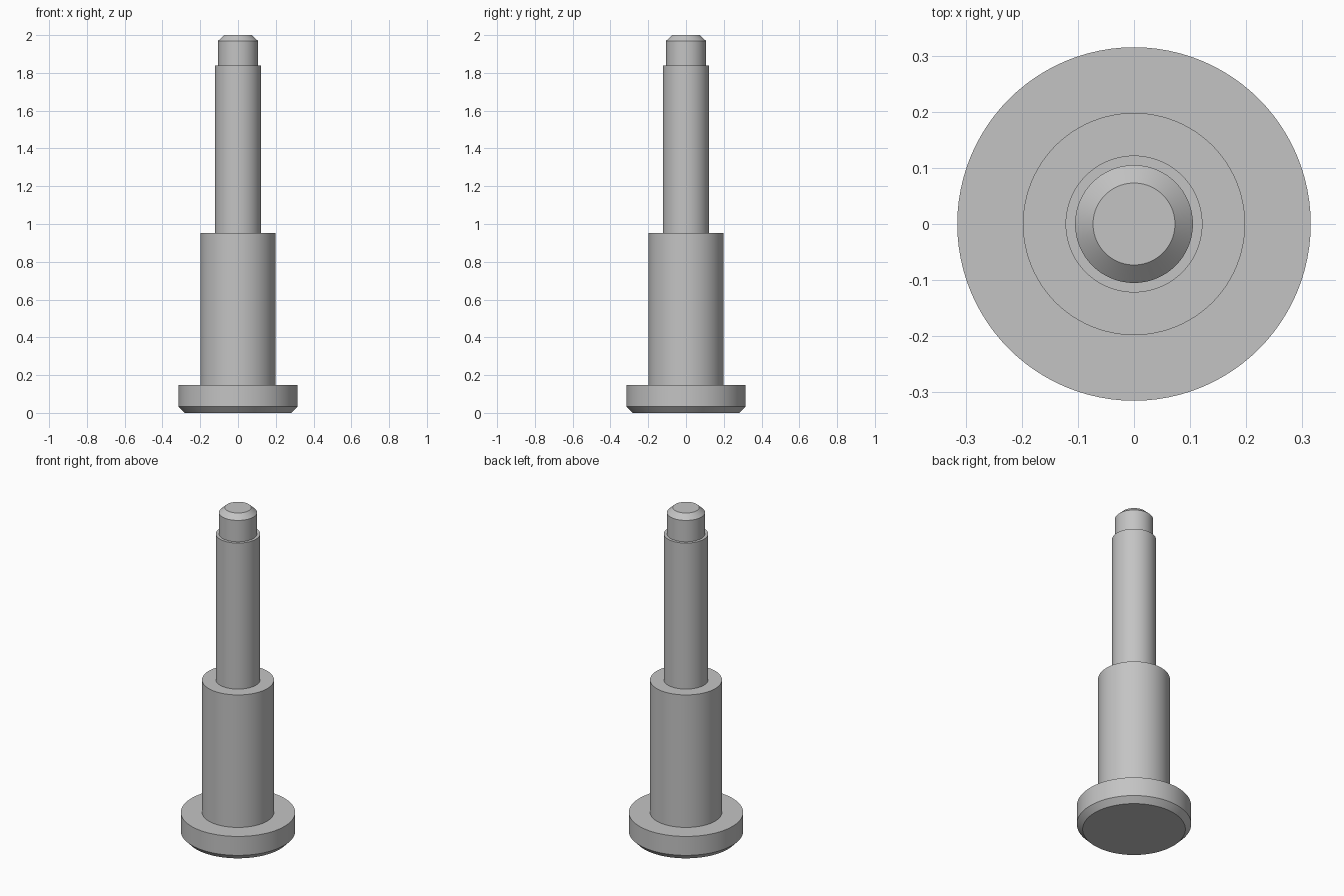
import bpy
import bmesh
import math

cube = bpy.data.objects.get("Cube")
if cube:
    bpy.data.objects.remove(cube, do_unlink=True)

# Plain grey metal
metal = bpy.data.materials.new("grey_metal")
metal.use_nodes = True
colour = (0.55, 0.55, 0.55, 1)
metal.diffuse_color = colour
metal.node_tree.nodes["Principled BSDF"].inputs["Base Color"].default_value = colour

SIDES = 96


def lathe(name, profile):
    """Spin a (radius, height) profile around z into one closed solid."""
    bm = bmesh.new()
    rings = []
    for radius, z in profile:
        angles = [math.tau * i / SIDES for i in range(SIDES)]
        rings.append([bm.verts.new((radius * math.cos(a), radius * math.sin(a), z))
                      for a in angles])
    for low, high in zip(rings, rings[1:]):
        for i in range(SIDES):
            j = (i + 1) % SIDES
            bm.faces.new((low[i], low[j], high[j], high[i]))
    bm.faces.new(rings[0][::-1])
    bm.faces.new(rings[-1])
    mesh = bpy.data.meshes.new(name)
    bm.to_mesh(mesh)
    bm.free()
    mesh.materials.append(metal)
    obj = bpy.data.objects.new(name, mesh)
    bpy.context.collection.objects.link(obj)
    bpy.ops.object.select_all(action="DESELECT")
    obj.select_set(True)
    bpy.context.view_layer.objects.active = obj
    bpy.ops.object.shade_smooth_by_angle(angle=math.radians(30))
    return obj


# Stepped pin: chamfered head, thick shoulder, shaft, chamfered tip
lathe("stepped_pin", [
    (0.283, 0), (0.315, 0.033), (0.315, 0.148),
    (0.198, 0.148), (0.198, 0.953),
    (0.122, 0.953), (0.122, 1.84),
    (0.105, 1.84), (0.105, 1.97), (0.073, 2),
])
